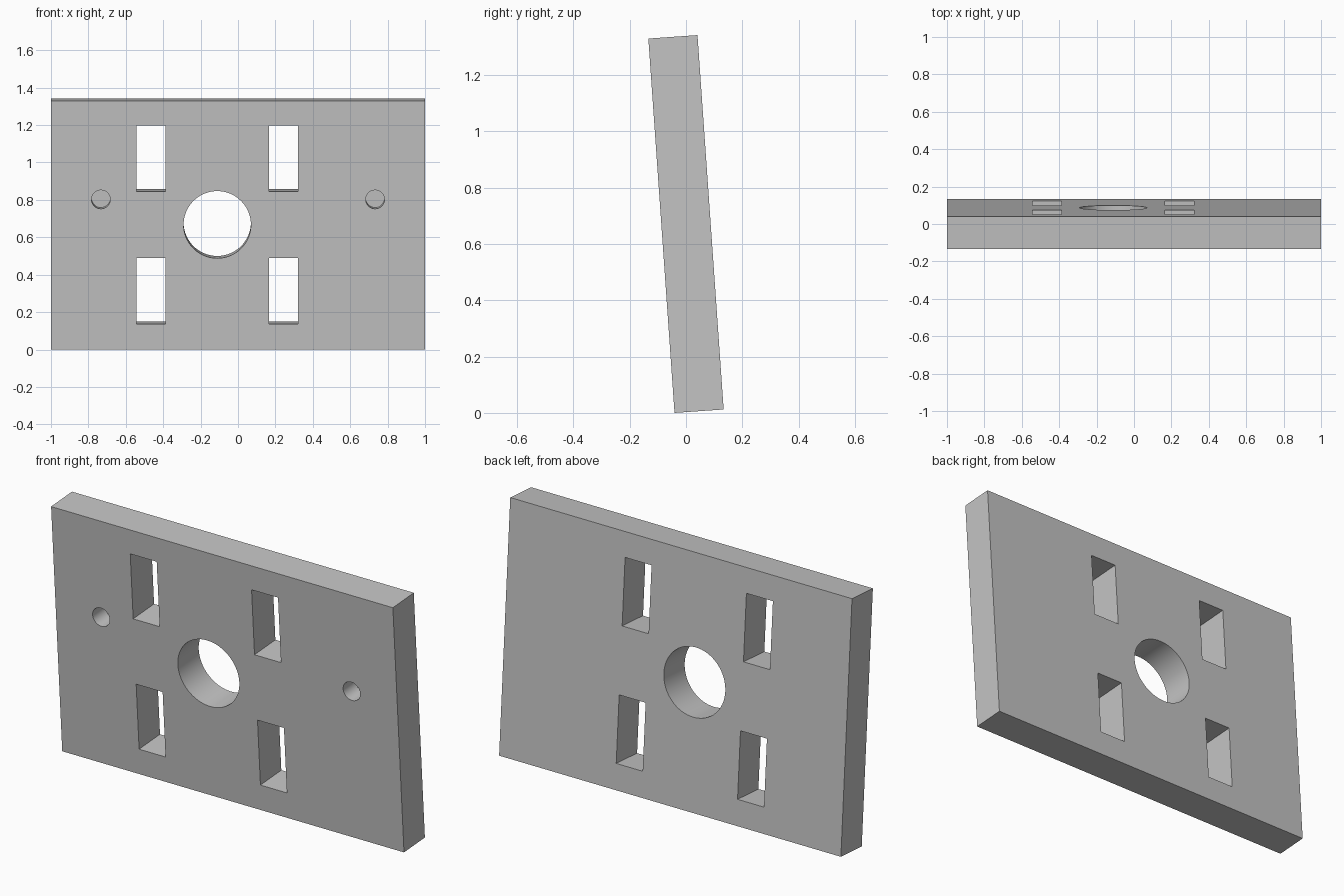
import bpy
import math
from mathutils import Matrix

cube = bpy.data.objects.get("Cube")
if cube:
    bpy.data.objects.remove(cube, do_unlink=True)

WIDTH, HEIGHT, THICK = 2.0, 1.333, 0.175
TILT = math.radians(4)
CENTRE_X, CENTRE_Z = -0.111, 0.669   # middle of the hole pattern
SPACING = 0.355

grey = bpy.data.materials.new("plain grey")
grey.use_nodes = True
grey.diffuse_color = (0.55, 0.55, 0.55, 1)
grey.node_tree.nodes["Principled BSDF"].inputs["Base Color"].default_value = (0.55, 0.55, 0.55, 1)


def box(name, size, centre):
    bpy.ops.mesh.primitive_cube_add(size=1)
    ob = bpy.context.object
    ob.name = name
    ob.data.transform(Matrix.Translation(centre) @ Matrix.Diagonal((*size, 1)))
    ob.data.materials.append(grey)
    return ob


def drill(name, radius, x, z, start, end):
    """Cylinder running front to back between two depths."""
    bpy.ops.mesh.primitive_cylinder_add(vertices=64, radius=radius, depth=end - start)
    ob = bpy.context.object
    ob.name = name
    ob.data.transform(Matrix.Translation((x, (start + end) / 2, z))
                      @ Matrix.Rotation(math.pi / 2, 4, 'X'))
    ob.data.materials.append(grey)
    return ob


# Plate, modelled upright with its front face at y = 0
plate = box("plate", (WIDTH, THICK, HEIGHT), (0, THICK / 2, HEIGHT / 2))

# Four slots and the round opening go right through
cutters = [box("slot_cutter", (0.155, 0.4, 0.354),
               (CENTRE_X + i * SPACING, THICK / 2, CENTRE_Z + j * SPACING))
           for i in (-1, 1) for j in (-1, 1)]
cutters.append(drill("opening_cutter", 0.18, CENTRE_X, CENTRE_Z, -0.1, 0.3))

# Blind pin holes in the front face
cutters += [drill("pin_hole_cutter", 0.05, side * 0.733, 0.804, -0.1, 0.1)
            for side in (-1, 1)]

for cutter in cutters:
    cutter.hide_render = True
    mod = plate.modifiers.new("cut", 'BOOLEAN')
    mod.operation = 'DIFFERENCE'
    mod.solver = 'EXACT'
    mod.object = cutter

bpy.ops.object.select_all(action='DESELECT')
plate.select_set(True)
bpy.context.view_layer.objects.active = plate
for mod in list(plate.modifiers):
    bpy.ops.object.modifier_apply(modifier=mod.name)
for cutter in cutters:
    bpy.data.objects.remove(cutter, do_unlink=True)

# Lean the plate forward and centre it front to back
plate.data.transform(Matrix.Rotation(TILT, 4, 'X'))
depths = [v.co.y for v in plate.data.vertices]
plate.data.transform(Matrix.Translation((0, -(min(depths) + max(depths)) / 2, 0)))
bpy.ops.object.shade_smooth_by_angle(angle=math.radians(30))
